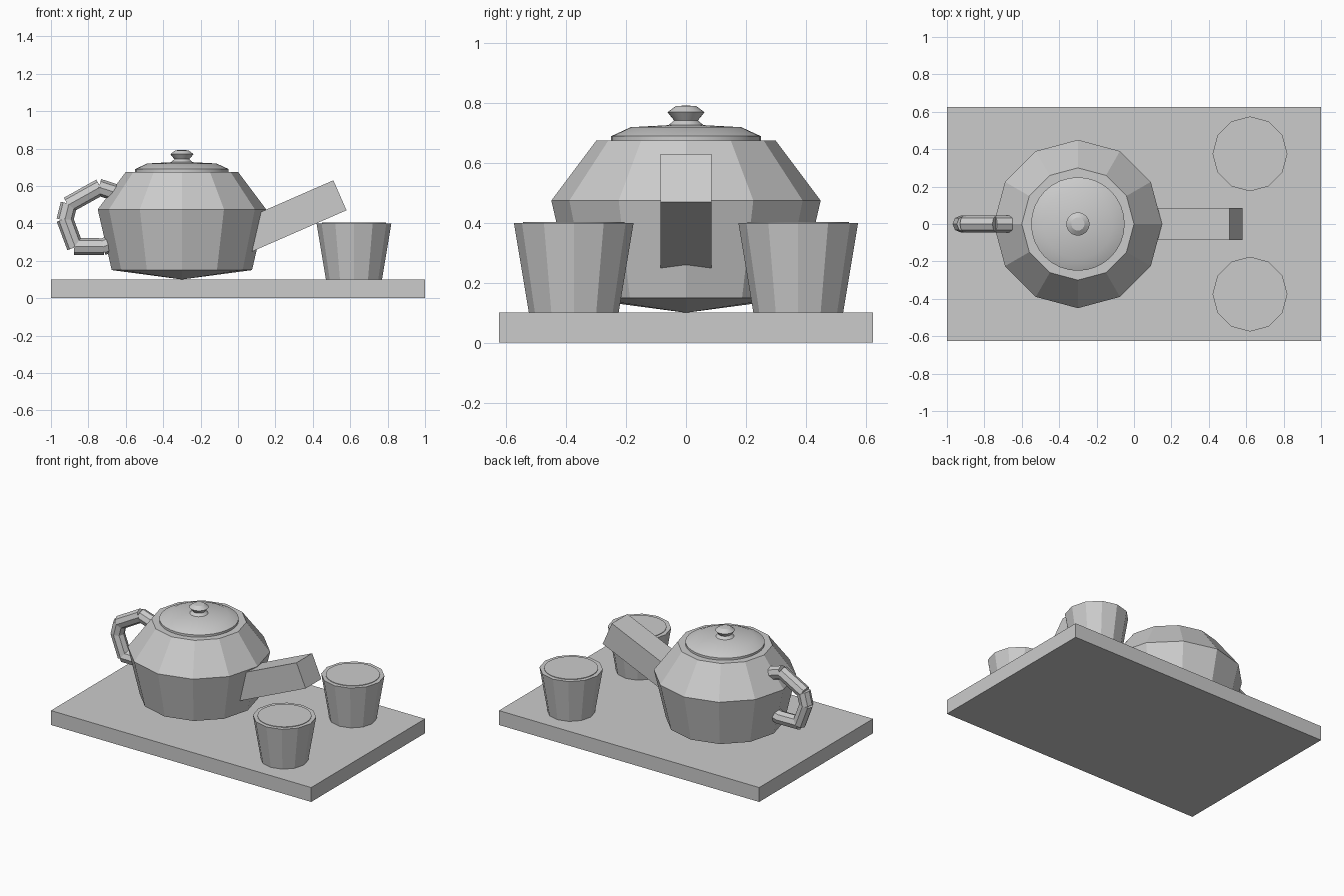
import bpy
import bmesh
from math import cos, sin, pi, radians
from mathutils import Vector

if "Cube" in bpy.data.objects:
    bpy.data.objects.remove(bpy.data.objects["Cube"])

clay = bpy.data.materials.new("plain_grey")
clay.use_nodes = True
GREY = (0.6, 0.6, 0.6, 1)
clay.diffuse_color = GREY
clay.node_tree.nodes["Principled BSDF"].inputs["Base Color"].default_value = GREY


def finish(bm, name):
    bmesh.ops.recalc_face_normals(bm, faces=bm.faces)
    mesh = bpy.data.meshes.new(name)
    bm.to_mesh(mesh)
    bm.free()
    mesh.materials.append(clay)
    obj = bpy.data.objects.new(name, mesh)
    bpy.context.collection.objects.link(obj)
    return obj


def box(name, size, location, tilt=0):
    bm = bmesh.new()
    bmesh.ops.create_cube(bm, size=1)
    bmesh.ops.scale(bm, vec=size, verts=bm.verts)
    obj = finish(bm, name)
    obj.location = location
    obj.rotation_euler.y = -tilt
    return obj


def lathe(name, profile, sides, x, y=0, smooth=False):
    """Revolve (radius, height) points; zero radius makes a pole."""
    bm = bmesh.new()
    rings = []
    for r, z in profile:
        count = sides if r else 1
        rings.append([bm.verts.new((r * cos(2 * pi * i / sides),
                                    r * sin(2 * pi * i / sides), z))
                      for i in range(count)])
    for low, high in zip(rings, rings[1:]):
        for i in range(sides):
            j = (i + 1) % sides
            corners = [low[i % len(low)], low[j % len(low)],
                       high[j % len(high)], high[i % len(high)]]
            bm.faces.new(list(dict.fromkeys(corners)))
    obj = finish(bm, name)
    obj.location = (x, y, 0)
    if smooth:
        bpy.ops.object.select_all(action='DESELECT')
        obj.select_set(True)
        bpy.context.view_layer.objects.active = obj
        bpy.ops.object.shade_smooth_by_angle(angle=radians(25))
    return obj


# Tray
box("tray", (2, 1.25, 0.1), (0, 0, 0.05))

# Faceted pot with a shallow pointed base
POT_X = -0.3
lathe("pot_body", [(0, 0.1), (0.375, 0.15), (0.45, 0.475), (0.3, 0.675), (0, 0.675)],
      12, POT_X)

# Round lid and knob
lathe("lid", [(0, 0.67), (0.25, 0.675), (0.25, 0.69), (0.185, 0.72), (0, 0.73)],
      32, POT_X, smooth=True)
lathe("lid_knob", [(0, 0.71), (0.06, 0.725), (0.04, 0.743), (0.062, 0.77),
                   (0.035, 0.79), (0, 0.793)], 24, POT_X, smooth=True)

# Square spout, angled upward from inside the pot
TILT = radians(23.6)
LENGTH = 0.6
axis = Vector((cos(TILT), 0, sin(TILT)))
box("spout", (LENGTH, 0.172, 0.175), Vector((0.545, 0, 0.55)) - axis * LENGTH / 2, TILT)

# Handle of straight rods around a loop
path = [(-0.64, 0.56), (-0.74, 0.592), (-0.905, 0.5), (-0.925, 0.42),
        (-0.872, 0.277), (-0.72, 0.275), (-0.63, 0.31)]
for i, (a, b) in enumerate(zip(path, path[1:])):
    start, end = Vector((a[0], 0, a[1])), Vector((b[0], 0, b[1]))
    bm = bmesh.new()
    bmesh.ops.create_cone(bm, cap_ends=True, segments=8, radius1=0.045, radius2=0.045,
                          depth=(end - start).length + 0.01)
    rod = finish(bm, f"handle_rod_{i + 1}")
    rod.location = (start + end) / 2
    rod.rotation_euler = (end - start).to_track_quat('Z', 'Y').to_euler()

# Two cups, each filled to the brim
for side, y in (("right", -0.375), ("left", 0.375)):
    lathe("cup_" + side, [(0, 0.1), (0.15, 0.1), (0.2, 0.4), (0, 0.4)], 12, 0.62, y)
    lathe("drink_" + side, [(0, 0.39), (0.17, 0.39), (0.17, 0.404), (0, 0.404)],
          32, 0.62, y, smooth=True)
